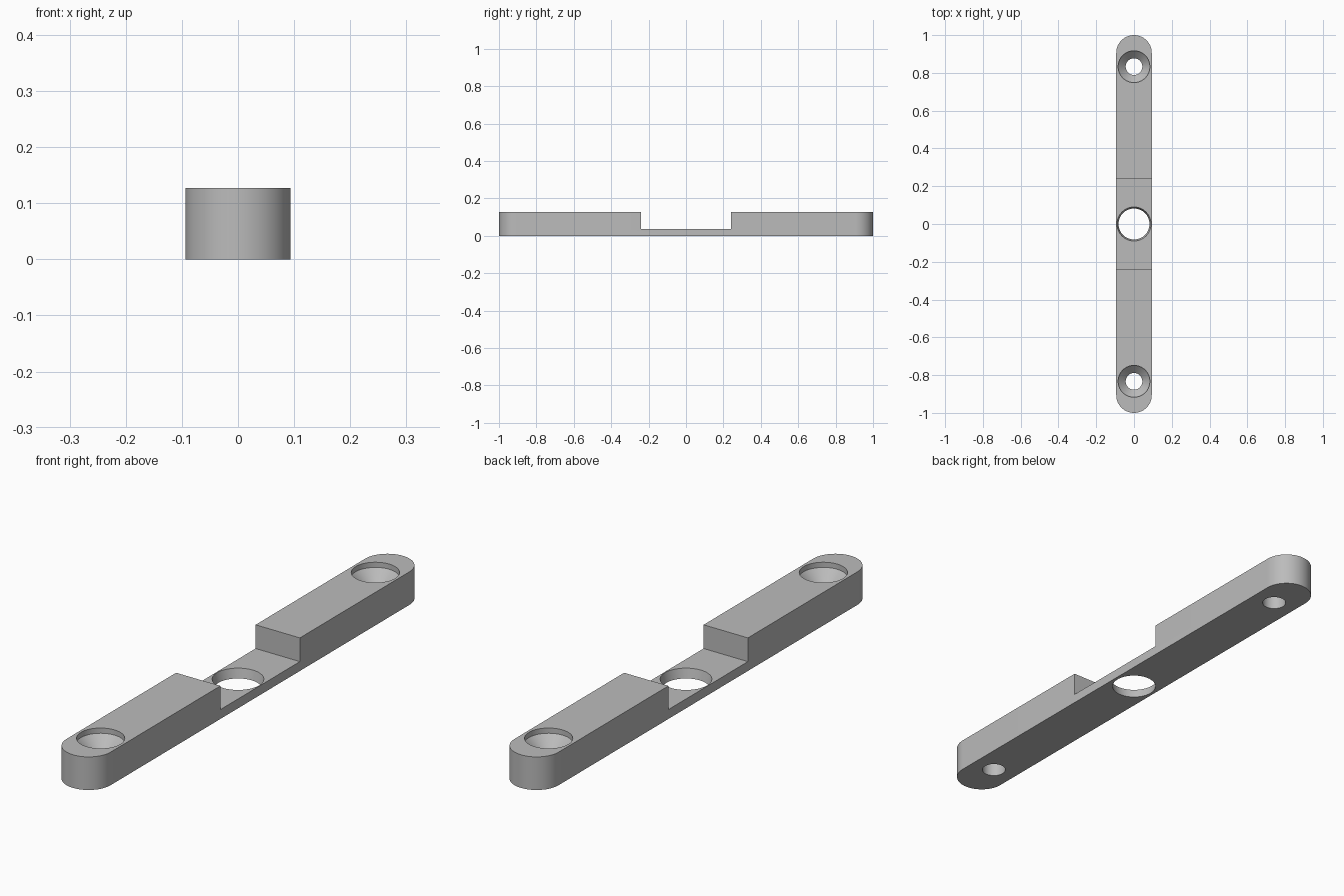
import bpy, bmesh
from math import pi, sin, cos, radians

default = bpy.data.objects.get("Cube")
if default:
    bpy.data.objects.remove(default, do_unlink=True)

HALF_LEN, RADIUS, HEIGHT = 1.0, 0.094, 0.127
FLOOR, NOTCH, HOLE_Y = 0.036, 0.241, 0.833
SEG = 64

grey = bpy.data.materials.new("plain grey")
grey.use_nodes = True
colour = (0.5, 0.5, 0.5, 1)
grey.diffuse_color = colour
grey.node_tree.nodes["Principled BSDF"].inputs["Base Color"].default_value = colour


def make_object(name, bm):
    bmesh.ops.recalc_face_normals(bm, faces=bm.faces)
    mesh = bpy.data.meshes.new(name)
    bm.to_mesh(mesh)
    bm.free()
    obj = bpy.data.objects.new(name, mesh)
    bpy.context.collection.objects.link(obj)
    mesh.materials.append(grey)
    return obj


def prism(name, outline, z0, z1):
    bm = bmesh.new()
    face = bm.faces.new([bm.verts.new((x, y, z0)) for x, y in outline])
    top = bmesh.ops.extrude_face_region(bm, geom=[face])["geom"]
    verts = [v for v in top if isinstance(v, bmesh.types.BMVert)]
    bmesh.ops.translate(bm, verts=verts, vec=(0, 0, z1 - z0))
    return make_object(name, bm)


def lathe(name, profile, y):
    """Closed turned solid from (radius, z) pairs, bottom to top."""
    bm = bmesh.new()
    rings = [[bm.verts.new((r * cos(2 * pi * i / SEG), y + r * sin(2 * pi * i / SEG), z))
              for i in range(SEG)] for r, z in profile]
    for low, high in zip(rings, rings[1:]):
        for i in range(SEG):
            j = (i + 1) % SEG
            bm.faces.new((low[i], low[j], high[j], high[i]))
    bm.faces.new(rings[0])
    bm.faces.new(rings[-1])
    return make_object(name, bm)


def cut(target, cutter):
    mod = target.modifiers.new(cutter.name, "BOOLEAN")
    mod.operation, mod.solver, mod.object = "DIFFERENCE", "EXACT", cutter
    bpy.ops.object.select_all(action="DESELECT")
    bpy.context.view_layer.objects.active = target
    target.select_set(True)
    bpy.ops.object.modifier_apply(modifier=mod.name)
    bpy.data.objects.remove(cutter, do_unlink=True)


# Round-ended bar
outline = []
for side, start in ((1, 0), (-1, pi)):
    for i in range(SEG // 2 + 1):
        a = start + 2 * pi * i / SEG
        outline.append((RADIUS * cos(a), side * (HALF_LEN - RADIUS) + RADIUS * sin(a)))
bar = prism("mounting_bar", outline, 0, HEIGHT)

# Middle notch
w = 2 * RADIUS
cut(bar, prism("notch_cutter", [(-w, -NOTCH), (w, -NOTCH), (w, NOTCH), (-w, NOTCH)],
               FLOOR, 2 * HEIGHT))

# Tapered hole through the thin middle
cut(bar, lathe("middle_hole_cutter",
               [(0.082, -0.05), (0.082, 0), (0.09, FLOOR), (0.09, HEIGHT)], 0))

# Countersunk screw holes
for y in (-HOLE_Y, HOLE_Y):
    cut(bar, lathe("screw_hole_cutter",
                   [(0.044, -0.05), (0.044, 0.067), (0.084, 0.107), (0.084, 0.2)], y))

bar.select_set(True)
bpy.context.view_layer.objects.active = bar
bpy.ops.object.shade_smooth_by_angle(angle=radians(30))
